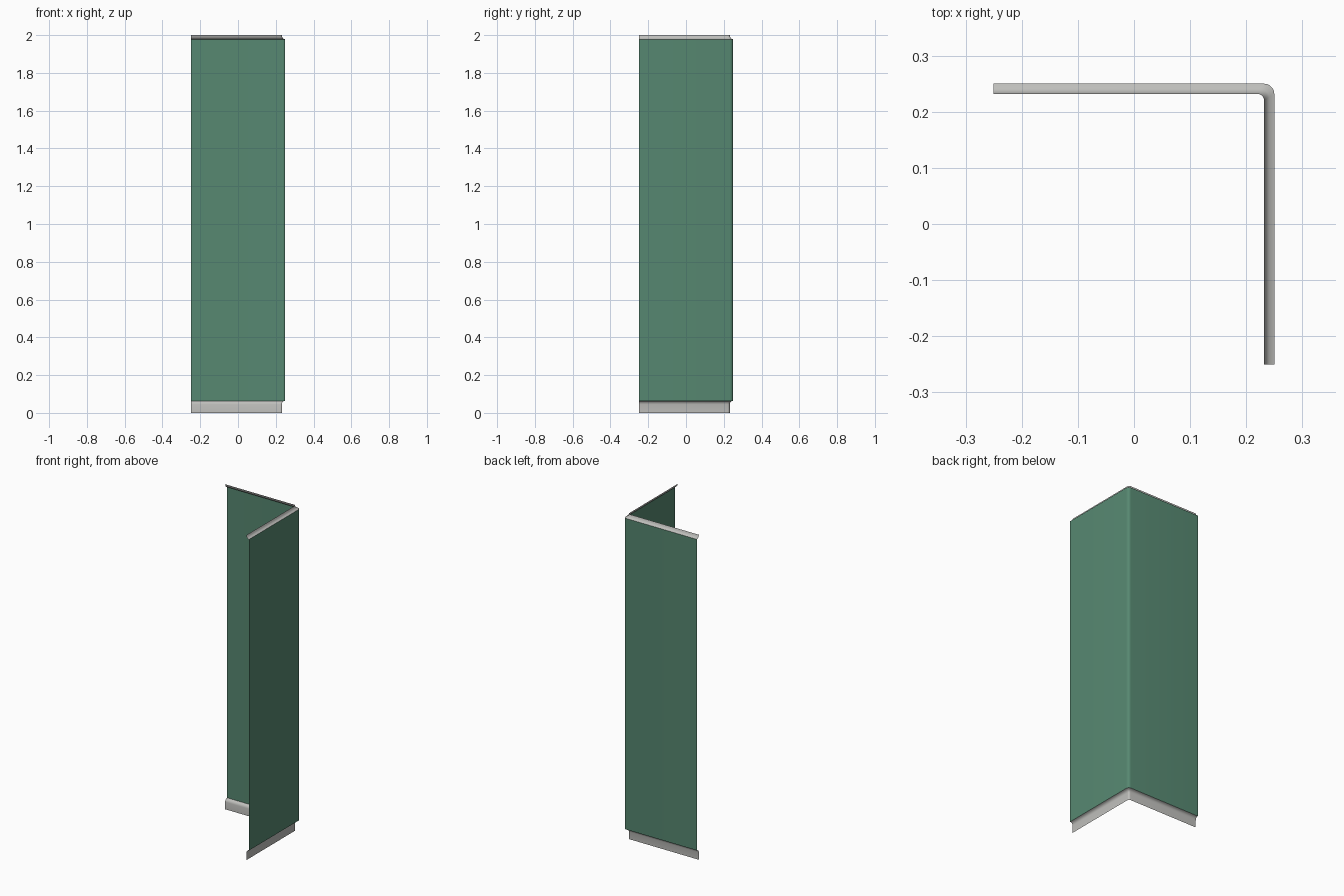
import bpy, bmesh, math

if "Cube" in bpy.data.objects:
    bpy.data.objects.remove(bpy.data.objects["Cube"])

def material(name, rgb):
    m = bpy.data.materials.new(name)
    m.diffuse_color = (*rgb, 1)
    m.use_nodes = True
    m.node_tree.nodes["Principled BSDF"].inputs["Base Color"].default_value = m.diffuse_color
    return m

green = material("wall green", (0.094, 0.245, 0.165))
grey = material("trim grey", (0.52, 0.52, 0.50))

def path(d, r, seg=5):
    """L-shaped plan at distance d from the centre, rounded with radius r."""
    c = d - r
    pts = [(-0.25, d)]
    for i in range(seg + 1):
        a = math.pi / 2 * (1 - i / seg)
        pts.append((c + r * math.cos(a), c + r * math.sin(a)))
    return pts + [(d, -0.25)]

def strip(name, profile, mat):
    """Sweep a (distance, height) profile around the corner as a thin sheet."""
    bm = bmesh.new()
    rows = []
    for d, z in profile:
        r = 0.012 + (d - 0.232) / 0.018 * 0.006
        rows.append([bm.verts.new((x, y, z)) for x, y in path(d, r)])
    for a, b in zip(rows, rows[1:]):
        for i in range(len(a) - 1):
            bm.faces.new((a[i], b[i], b[i + 1], a[i + 1]))
    me = bpy.data.meshes.new(name)
    bm.to_mesh(me)
    bm.free()
    me.materials.append(mat)
    ob = bpy.data.objects.new(name, me)
    bpy.context.collection.objects.link(ob)
    bpy.context.view_layer.objects.active = ob
    ob.select_set(True)
    bpy.ops.object.shade_smooth_by_angle(angle=math.radians(40))
    ob.select_set(False)

# Tall corner wall
strip("wall_panel", [(0.25, 0.064), (0.25, 1.978)], green)
# Recessed skirting with a coved top
strip("base_trim", [(0.232, 0), (0.232, 0.045), (0.234, 0.054),
                    (0.24, 0.061), (0.25, 0.064)], grey)
# Coved top edge
strip("top_trim", [(0.25, 1.978), (0.241, 1.981), (0.235, 1.988),
                   (0.232, 2.0)], grey)
